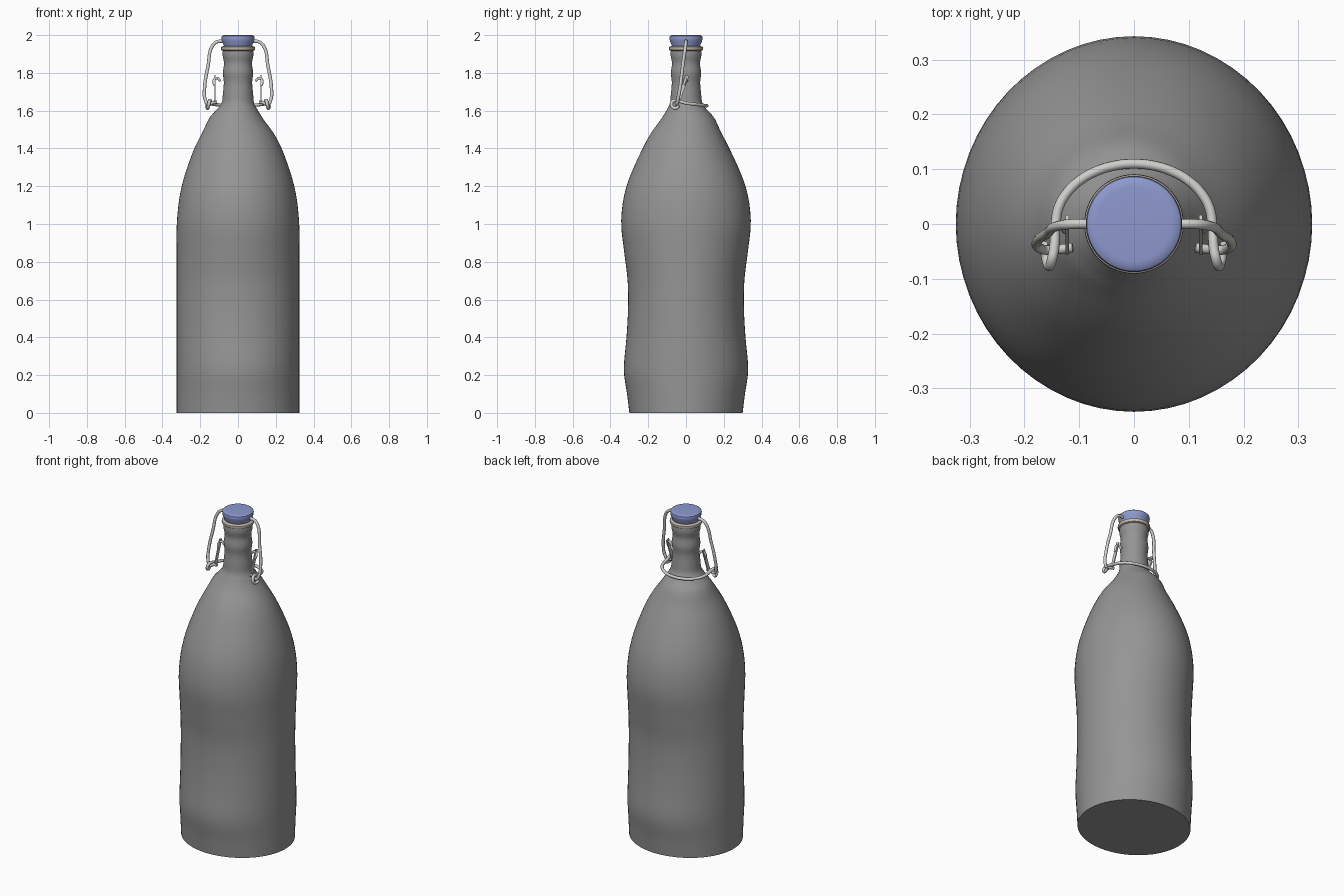
import bpy, bmesh, math
from mathutils import Vector

cube = bpy.data.objects.get("Cube")
if cube:
    bpy.data.objects.remove(cube, do_unlink=True)


def material(name, rgb):
    m = bpy.data.materials.new(name)
    m.use_nodes = True
    m.diffuse_color = (*rgb, 1)
    m.node_tree.nodes["Principled BSDF"].inputs["Base Color"].default_value = (*rgb, 1)
    return m


GREY = material("bottle grey", (0.30, 0.30, 0.30))
BLUE = material("cap blue", (0.27, 0.32, 0.62))
BEIGE = material("seal beige", (0.56, 0.50, 0.40))
STEEL = material("wire steel", (0.62, 0.62, 0.60))


def smooth_rows(rows, steps):
    """Catmull-Rom interpolation of profile rows."""
    pts = [Vector(r) for r in rows]
    pts = [pts[0]] + pts + [pts[-1]]
    out = []
    for a, b, c, d in zip(pts, pts[1:], pts[2:], pts[3:]):
        for k in range(steps):
            t = k / steps
            out.append(0.5 * (2 * b + (c - a) * t + (2 * a - 5 * b + 4 * c - d) * t ** 2
                              + (3 * b - a - 3 * c + d) * t ** 3))
    return out + [pts[-1]]


def loft(name, rows, mat, sides=64):
    """Stack elliptical rings: each row is z, x radius, y radius."""
    bm = bmesh.new()
    rings = []
    for z, rx, ry in rows:
        # the shoulder leans slightly to one side
        lean = 0.011 * math.exp(-((z - 1.56) / 0.05) ** 2)
        rings.append([bm.verts.new((rx * math.cos(a) - lean, ry * math.sin(a) + lean, z))
                      for a in (math.tau * i / sides for i in range(sides))])
    for lo, hi in zip(rings, rings[1:]):
        for i in range(sides):
            j = (i + 1) % sides
            bm.faces.new((lo[i], lo[j], hi[j], hi[i]))
    bm.faces.new(rings[0][::-1])
    bm.faces.new(rings[-1])
    me = bpy.data.meshes.new(name)
    bm.to_mesh(me)
    bm.free()
    me.materials.append(mat)
    ob = bpy.data.objects.new(name, me)
    bpy.context.collection.objects.link(ob)
    select(ob)
    bpy.ops.object.shade_smooth_by_angle(angle=math.radians(40))
    return ob


def select(ob):
    bpy.ops.object.select_all(action="DESELECT")
    ob.select_set(True)
    bpy.context.view_layer.objects.active = ob


def wire(name, points, radius=0.009):
    """Round wire through the points, turned into a mesh."""
    cu = bpy.data.curves.new(name, "CURVE")
    cu.dimensions = "3D"
    cu.bevel_depth = radius
    cu.bevel_resolution = 3
    cu.resolution_u = 6
    cu.use_fill_caps = True
    sp = cu.splines.new("BEZIER")
    sp.bezier_points.add(len(points) - 1)
    for bp, p in zip(sp.bezier_points, points):
        bp.co = p
        bp.handle_left_type = bp.handle_right_type = "AUTO"
    cu.materials.append(STEEL)
    ob = bpy.data.objects.new(name, cu)
    bpy.context.collection.objects.link(ob)
    select(ob)
    bpy.ops.object.convert(target="MESH")
    bpy.ops.object.shade_smooth_by_angle(angle=math.radians(50))


# Bottle: round in front, pinched front and back at the waist
body = [(0, .325, .30), (.1, .325, .312), (.23, .325, .329), (.4, .325, .315),
        (.55, .325, .307), (.7, .325, .309), (.85, .325, .327), (1.02, .323, .343),
        (1.2, .298, .315), (1.4, .231, .230), (1.55, .148, .146), (1.6, .112, .110),
        (1.64, .086, .086), (1.69, .080, .080), (1.75, .075, .075), (1.80, .080, .080),
        (1.85, .074, .074), (1.89, .081, .081), (1.92, .080, .080), (1.935, .074, .074)]
loft("bottle", smooth_rows(body, 4), GREY)

# Seal ring and stopper cap
loft("seal_ring", [(1.915, .078, .078), (1.92, .088, .088), (1.928, .091, .091),
                   (1.937, .090, .090), (1.943, .076, .076)], BEIGE)
loft("cap", [(1.938, .074, .074), (1.95, .077, .077), (1.968, .085, .085),
             (1.985, .088, .088), (1.994, .086, .086), (1.999, .079, .079),
             (2.0, .068, .068)], BLUE)

# Neck wire: back arc with a coil at each end
def coil(s):
    return [(s * (.146 + .004 * k), -.056 + .021 * math.cos(a), 1.634 + .021 * math.sin(a))
            for k, a in enumerate(math.radians(60 + 55 * n) for n in range(6))]


arc = [(.143 * math.cos(a), .11 * math.sin(a), 1.640 - .014 * math.sin(a))
       for a in (math.pi * i / 12 for i in range(13))]
wire("neck_wire", coil(1)[::-1] + arc + coil(-1))

for s, side in ((1, "left"), (-1, "right")):
    # Bail wire from the cap down through the coil
    bail = [(.07, 0, 1.965), (.11, 0, 1.965), (.137, -.003, 1.94), (.158, -.017, 1.84),
            (.177, -.032, 1.72), (.174, -.043, 1.66), (.156, -.048, 1.632),
            (.135, -.046, 1.642), (.112, -.043, 1.645)]
    wire(side + "_bail", [(s * x, y, z) for x, y, z in bail])

    # Curled hook reaching towards the neck
    hook = [(.125, -.012, 1.735), (.128, -.004, 1.76), (.112, 0, 1.772), (.093, .003, 1.757)]
    wire(side + "_hook", [(s * x, y, z) for x, y, z in hook], 0.007)

    # Flat lever link beside the neck
    bpy.ops.mesh.primitive_cube_add(size=1, location=(s * .122, -.020, 1.715))
    link = bpy.context.object
    link.name = side + "_lever_link"
    link.scale = (.006, .022, .15)
    link.rotation_euler.x = math.radians(-20)
    link.data.materials.append(STEEL)
